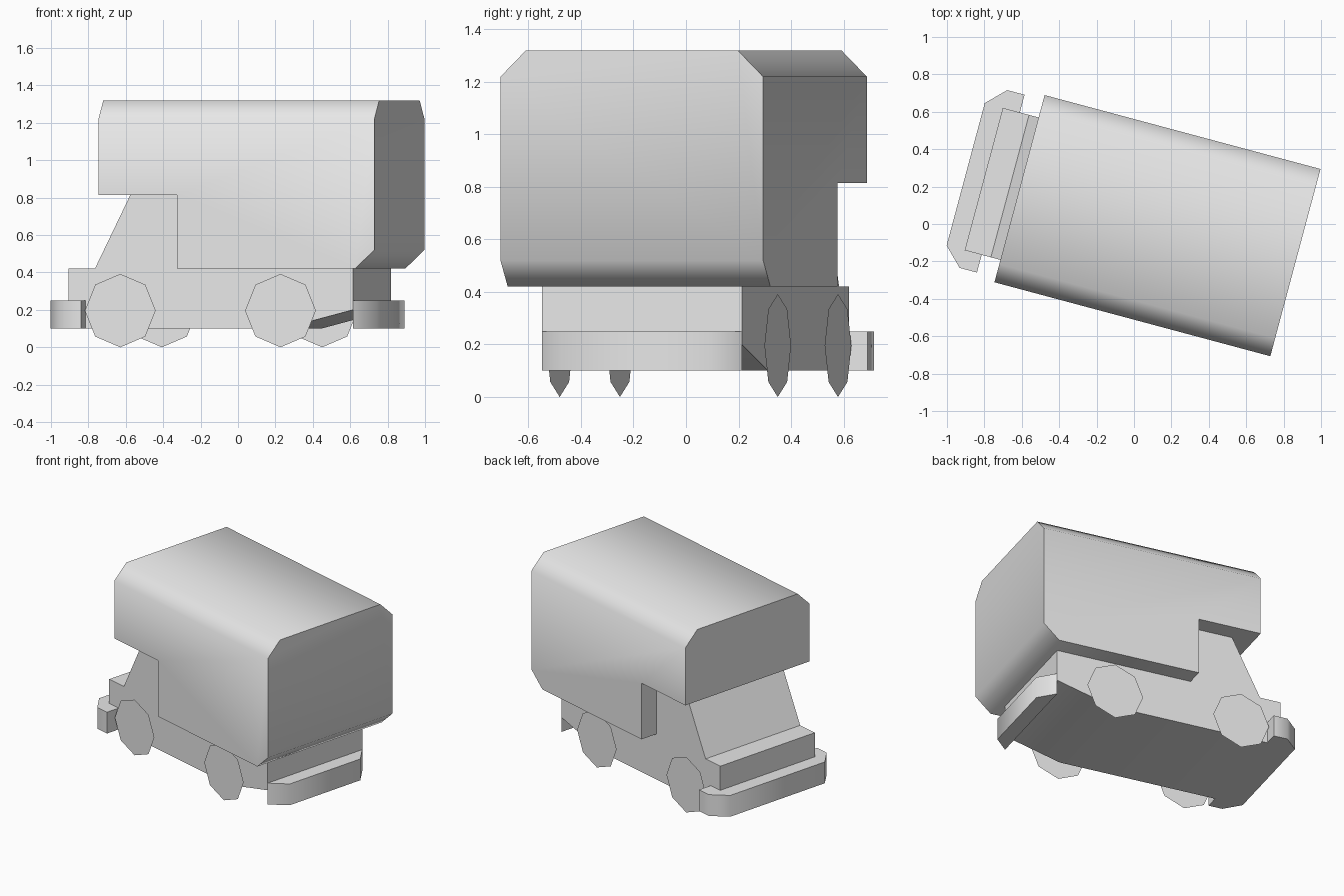
import bpy, bmesh, math
from mathutils import Matrix

if "Cube" in bpy.data.objects:
    bpy.data.objects.remove(bpy.data.objects["Cube"], do_unlink=True)

TURN = math.radians(-15)   # the van stands turned on the ground
MID = 0.024                # centre line across the van

grey = bpy.data.materials.new("light_grey")
grey.use_nodes = True
grey.diffuse_color = (0.8, 0.8, 0.8, 1)
grey.node_tree.nodes["Principled BSDF"].inputs["Base Color"].default_value = (0.8, 0.8, 0.8, 1)


def finish(name, bm):
    """Turn a bmesh into a shaded object."""
    mesh = bpy.data.meshes.new(name)
    bm.to_mesh(mesh)
    bm.free()
    mesh.materials.append(grey)
    obj = bpy.data.objects.new(name, mesh)
    bpy.context.collection.objects.link(obj)
    obj.rotation_euler.z = TURN
    bpy.ops.object.select_all(action='DESELECT')
    obj.select_set(True)
    bpy.context.view_layer.objects.active = obj
    bpy.ops.object.shade_smooth_by_angle(angle=math.radians(50))
    return obj


def prism(points, depth):
    """Extrude a closed outline of 3D points along a vector."""
    bm = bmesh.new()
    face = bm.faces.new([bm.verts.new(p) for p in points])
    out = bmesh.ops.extrude_face_region(bm, geom=[face], use_keep_orig=True)
    moved = [g for g in out["geom"] if isinstance(g, bmesh.types.BMVert)]
    bmesh.ops.translate(bm, verts=moved, vec=depth)
    bmesh.ops.recalc_face_normals(bm, faces=bm.faces[:])
    return bm


def side_prism(profile, half_width):
    """Side outline (x, z) extruded across the van."""
    points = [(x, MID - half_width, z) for x, z in profile]
    return prism(points, (0, 2 * half_width, 0))


def plan_prism(half_plan, low, high):
    """Half plan (x, offset from centre line) mirrored and extruded upward."""
    plan = half_plan + [(x, -w) for x, w in reversed(half_plan)]
    return prism([(x, MID + w, low) for x, w in plan], (0, 0, high - low))


# Camper box with cab overhang, sloped rear lower edge and chamfered roof sides
TOP = 1.32
box = side_prism([(-0.64, 0.815), (-0.204, 0.815), (-0.204, 0.42), (0.78, 0.42),
                  (0.887, 0.52), (0.887, TOP), (-0.64, TOP)], 0.518)
roof_edges = [e for e in box.edges
              if all(abs(v.co.z - TOP) < 0.001 for v in e.verts)
              and abs(e.verts[0].co.y - e.verts[1].co.y) < 0.001]
bmesh.ops.bevel(box, geom=roof_edges, offset=0.1, segments=1, affect='EDGES')
finish("camper_box", box)

# Chassis, hood and cab with sloped windscreen
finish("cab_body", side_prism(
    [(-0.838, 0.1), (0.35, 0.1), (0.736, 0.2), (0.736, 0.425), (-0.15, 0.425),
     (-0.15, 0.82), (-0.494, 0.82), (-0.693, 0.42), (-0.838, 0.42)], 0.394))

# Bumpers with chamfered corners
finish("front_bumper", plan_prism(
    [(-0.744, 0.492), (-0.84, 0.492), (-0.938, 0.394)], 0.1, 0.25))
finish("rear_bumper", plan_prism([(0.736, 0.394), (0.836, 0.294)], 0.1, 0.25))

# Flat eight-sided wheels
for end, x in (("front", -0.543), ("rear", 0.344)):
    for side, sign in (("left", 1), ("right", -1)):
        wheel = bmesh.new()
        place = (Matrix.Translation((x, MID + sign * 0.43, 0.196))
                 @ Matrix.Rotation(sign * -math.pi / 2, 4, 'X'))
        bmesh.ops.create_circle(wheel, cap_ends=True, segments=8, radius=0.196, matrix=place)
        finish(f"{end}_{side}_wheel", wheel)
